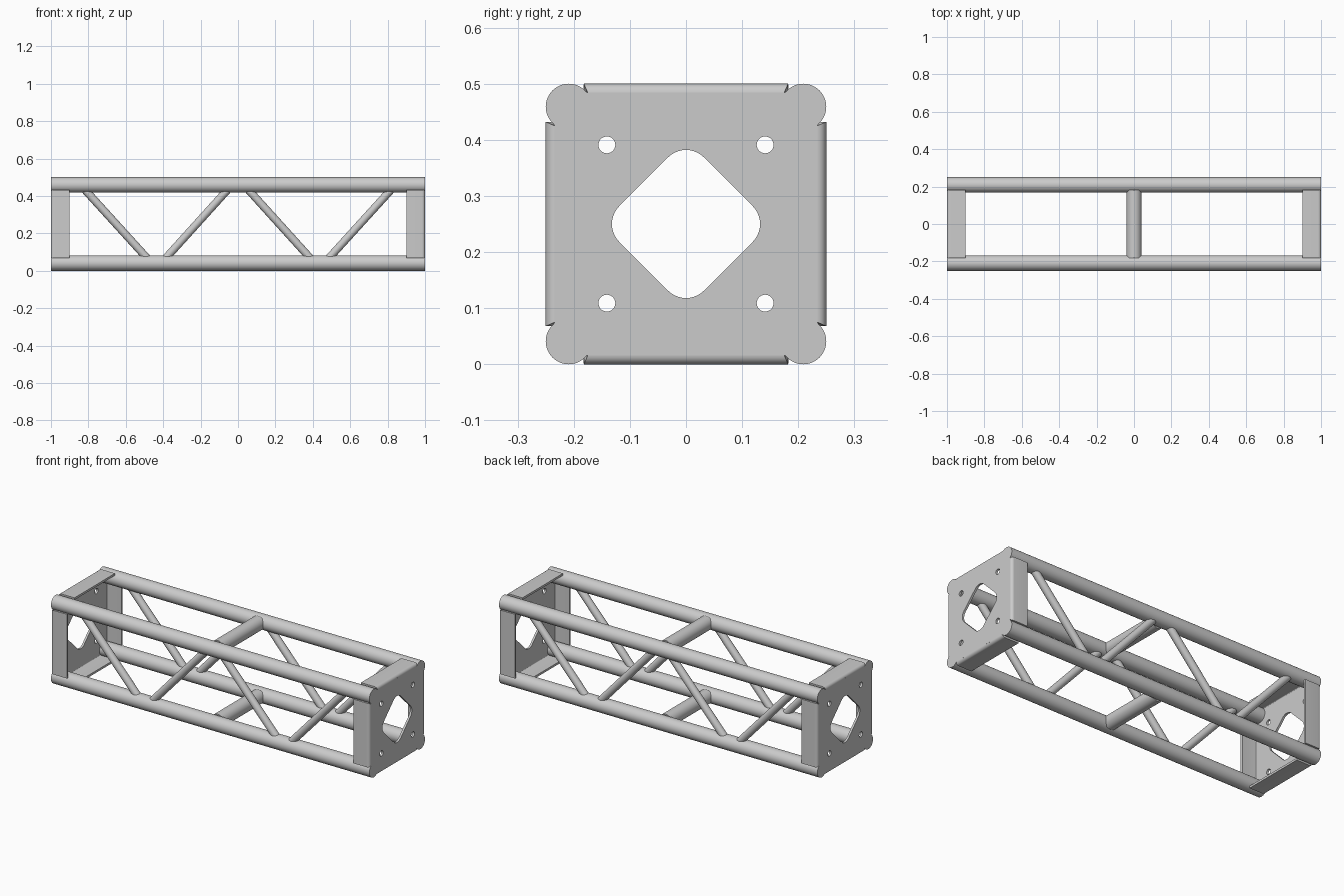
import bpy, bmesh, math
from mathutils import Vector, Matrix

if "Cube" in bpy.data.objects:
    bpy.data.objects.remove(bpy.data.objects["Cube"])

CZ, C, R = 0.25, 0.209, 0.041      # centre height, chord offset, chord radius
T = 0.012                          # sheet thickness


def add_object(name, bm):
    bmesh.ops.recalc_face_normals(bm, faces=bm.faces[:])
    me = bpy.data.meshes.new(name)
    bm.to_mesh(me)
    bm.free()
    ob = bpy.data.objects.new(name, me)
    bpy.context.collection.objects.link(ob)
    bpy.ops.object.select_all(action='DESELECT')
    bpy.context.view_layer.objects.active = ob
    ob.select_set(True)
    bpy.ops.object.shade_smooth_by_angle(angle=math.radians(35))
    return ob


def tube(name, a, b, r, sides=40):
    a, b = Vector(a), Vector(b)
    bm = bmesh.new()
    m = Matrix.Translation((a + b) / 2) @ (b - a).to_track_quat('Z', 'Y').to_matrix().to_4x4()
    bmesh.ops.create_cone(bm, cap_ends=True, segments=sides, radius1=r, radius2=r,
                          depth=(b - a).length, matrix=m)
    return add_object(name, bm)


def arc(cx, cy, r, a0, a1, n):
    return [(cx + r * math.cos(math.radians(a0 + (a1 - a0) * i / n)),
             cy + r * math.sin(math.radians(a0 + (a1 - a0) * i / n))) for i in range(n + 1)]


def end_plate(name, sx):
    h = 0.2345
    loops = [[(-h, -h), (h, -h), (h, h), (-h, h)]]
    # rounded diamond opening
    fr, tip = 0.045, 0.132
    diamond = []
    for k in range(4):
        a = 90 * k
        d = tip - fr
        diamond += arc(d * math.cos(math.radians(a)), d * math.sin(math.radians(a)),
                       fr, a - 45, a + 45, 10)
    loops.append(diamond)
    # bolt holes
    for y in (-0.141, 0.141):
        for z in (-0.141, 0.141):
            loops.append(arc(y, z, 0.015, 0, 360, 28)[:-1])
    cu = bpy.data.curves.new(name + "_outline", 'CURVE')
    cu.dimensions, cu.fill_mode, cu.extrude = '2D', 'BOTH', T / 2
    for pts in loops:
        s = cu.splines.new('POLY')
        s.points.add(len(pts) - 1)
        for p, q in zip(s.points, pts):
            p.co = (q[0], q[1], 0, 1)
        s.use_cyclic_u = True
    tmp = bpy.data.objects.new(name + "_outline", cu)
    bpy.context.collection.objects.link(tmp)
    bpy.context.view_layer.update()
    me = bpy.data.meshes.new_from_object(tmp.evaluated_get(bpy.context.evaluated_depsgraph_get()))
    bpy.data.objects.remove(tmp)
    bm = bmesh.new()
    bm.from_mesh(me)
    bmesh.ops.remove_doubles(bm, verts=bm.verts[:], dist=1e-5)
    for v in bm.verts:
        y, z, x = v.co
        v.co = (sx * (1 - T / 2 + x), y, CZ + z)
    add_object(name, bm)


def flange(name, sx, turn):
    # bent sheet: (outer, inner) pairs of (outward distance, depth from end)
    outer = arc(0.234, 0.016, 0.016, -90, 0, 6) + [(0.25, 0.10)]
    inner = arc(0.234, 0.016, 0.016 - T, -90, 0, 6) + [(0.25 - T, 0.10)]
    rot = Matrix.Rotation(turn, 3, 'X')
    bm = bmesh.new()
    rings = []
    for o, i in zip(outer, inner):
        hw = 0.175 + 0.007 * (o[0] - 0.234) / 0.016
        ring = []
        for (d, x), w in ((o, -hw), (o, hw), (i, hw), (i, -hw)):
            ring.append(bm.verts.new(rot @ Vector((sx * (1 - x), d, w)) + Vector((0, 0, CZ))))
        rings.append(ring)
    for a, b in zip(rings, rings[1:]):
        for k in range(4):
            bm.faces.new((a[k], a[(k + 1) % 4], b[(k + 1) % 4], b[k]))
    bm.faces.new(rings[0])
    bm.faces.new(rings[-1])
    add_object(name, bm)


# main chords and diagonal braces
for sy, side in ((-1, "front"), (1, "back")):
    y = sy * C
    for sz, lvl in ((-1, "lower"), (1, "upper")):
        z = CZ + sz * C
        tube(f"{side}_{lvl}_chord", (-1, y, z), (1, y, z), R)
    for sx, end in ((-1, "left"), (1, "right")):
        tube(f"{side}_{end}_outer_brace", (sx * 0.842, y, CZ + C), (sx * 0.462, y, CZ - C), 0.021, 24)
        tube(f"{side}_{end}_inner_brace", (sx * 0.032, y, CZ + C), (sx * 0.41, y, CZ - C), 0.021, 24)

# cross bars in the middle
for sz, lvl in ((-1, "lower"), (1, "upper")):
    z = CZ + sz * C
    tube(f"{lvl}_cross_bar", (0, -0.183, z), (0, 0.183, z), 0.04)

# end plates with folded flanges
for sx, end in ((-1, "left"), (1, "right")):
    end_plate(f"{end}_end_plate", sx)
    for k, pos in enumerate(("back", "top", "front", "bottom")):
        flange(f"{end}_{pos}_flange", sx, k * math.pi / 2)
